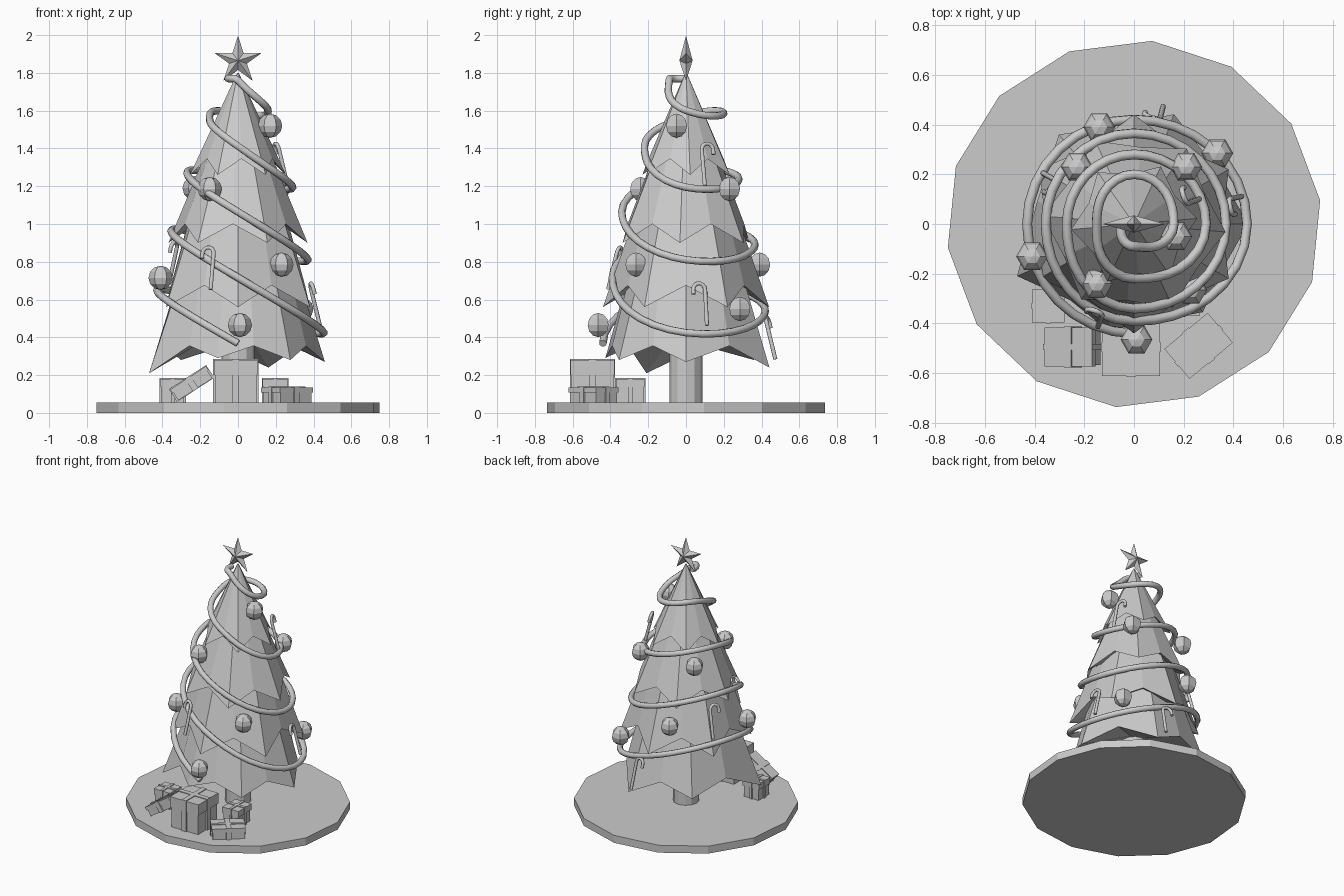
import bpy, bmesh
from math import sin, cos, pi, radians
from mathutils import Vector, Matrix

if "Cube" in bpy.data.objects:
    bpy.data.objects.remove(bpy.data.objects["Cube"])


def mesh_object(name, bm):
    bmesh.ops.recalc_face_normals(bm, faces=bm.faces)
    me = bpy.data.meshes.new(name)
    bm.to_mesh(me)
    bm.free()
    ob = bpy.data.objects.new(name, me)
    bpy.context.collection.objects.link(ob)
    return ob


def polar(r, deg, z):
    return Vector((r * cos(radians(deg)), r * sin(radians(deg)), z))


def cylinder(name, sides, r, z0, z1, phase=0, sy=1):
    bm = bmesh.new()
    m = (Matrix.Translation((0, 0, (z0 + z1) / 2)) @ Matrix.Diagonal((1, sy, 1, 1))
         @ Matrix.Rotation(radians(phase), 4, 'Z'))
    bmesh.ops.create_cone(bm, cap_ends=True, segments=sides, radius1=r, radius2=r,
                          depth=z1 - z0, matrix=m)
    return mesh_object(name, bm)


def tube(name, points, r):
    cu = bpy.data.curves.new(name, 'CURVE')
    cu.dimensions = '3D'
    cu.bevel_depth = r
    cu.bevel_resolution = 2
    cu.use_fill_caps = True
    sp = cu.splines.new('POLY')
    sp.points.add(len(points) - 1)
    for p, co in zip(sp.points, points):
        p.co = (*co, 1)
    ob = bpy.data.objects.new(name, cu)
    bpy.context.collection.objects.link(ob)
    return ob


# Base and trunk
cylinder("base", 14, 0.755, 0, 0.055, 20.2, 0.98)
cylinder("trunk", 12, 0.088, 0.05, 0.45)


def tier(name, tips, notch_r, notch_z, top_r, top_z):
    """Zigzag skirt: low outer tips alternate with higher inner notches."""
    bm = bmesh.new()
    rings = [[], [], []]
    n = len(tips)
    for i, (a, r, z) in enumerate(tips):
        b = tips[(i + 1) % n][0] + (360 if i == n - 1 else 0)
        for ang, rr, zz in ((a, r, z), ((a + b) / 2, notch_r, notch_z)):
            rings[0].append(bm.verts.new(polar(top_r, ang, top_z)))
            rings[1].append(bm.verts.new(polar(rr, ang, zz)))
            rings[2].append(bm.verts.new(polar(0.09, ang, notch_z + 0.1)))
    for hi, lo in zip(rings, rings[1:]):
        for i in range(2 * n):
            j = (i + 1) % (2 * n)
            bm.faces.new((hi[i], hi[j], lo[j], lo[i]))
    bm.faces.new(rings[0])
    bm.faces.new(rings[2])
    return mesh_object(name, bm)


def even(phase, r, z):
    return [(phase + 60 * k, r, z) for k in range(6)]


# Four foliage tiers, lowest one irregular
tier("tier_bottom", [(0, .46, .27), (70, .47, .24), (130, .47, .28),
                     (204, .515, .21), (256, .44, .29), (308, .45, .28)], .40, .355, .25, .95)
tier("tier_lower", even(30, .44, .56), .355, .675, .20, 1.25)
tier("tier_upper", even(-5, .37, .90), .31, 1.0, .10, 1.55)
tier("tier_top", even(5, .255, 1.26), .20, 1.345, .004, 1.80)

# Five-pointed star with raised centre
bm = bmesh.new()
c = Vector((0, 0, 1.865))
rim = []
for k in range(10):
    a, r = pi / 2 + k * pi / 5, (0.05 if k % 2 else 0.132)
    rim.append(bm.verts.new(c + Vector((r * cos(a), 0, r * sin(a)))))
for y in (-0.035, 0.035):
    mid = bm.verts.new(c + Vector((0, y, 0)))
    for k in range(10):
        bm.faces.new((mid, rim[k], rim[(k + 1) % 10]))
mesh_object("star", bm)

# Garland: tilted spiral, radius given every quarter turn from the top left
radii = [.05, .09, .16, .20, .15, .22, .29, .28, .27, .34, .37, .365, .355,
         .39, .455, .42, .43, .44]
path = []
for i in range((len(radii) - 1) * 8 + 1):
    q, f = divmod(i / 8, 1)
    q = int(q)
    f = f * f * (3 - 2 * f)
    r = radii[q] + (radii[min(q + 1, len(radii) - 1)] - radii[q]) * f
    turn = i / 32 - 0.25
    p = polar(r, 270 + 360 * turn, 0)
    p.z = min(1.76 - 0.348 * turn - 0.45 * p.x, 1.77)
    path.append(p)
tube("garland", path, 0.02)

# Hanging balls
balls = [(.17, -.05, 1.52), (-.15, -.24, 1.185), (-.41, -.13, .715), (.23, -.265, .785),
         (.01, -.465, .465), (.21, .23, 1.185), (.335, .285, .55), (-.14, .39, .785),
         (-.23, .23, 1.19)]
for i, co in enumerate(balls):
    bm = bmesh.new()
    bmesh.ops.create_uvsphere(bm, u_segments=6, v_segments=6, radius=0.064,
                              matrix=Matrix.Translation(co) @ Matrix.Rotation(pi / 6, 4, 'Z'))
    mesh_object(f"ball_{i + 1}", bm)


def candy_cane(name, co, deg, turn):
    """Hook lies along the tree surface; turn picks its direction."""
    out = polar(1, deg, 0)
    side = polar(turn, deg + 90, 0)
    up = (Vector((0, 0, 1)) - out * 0.25).normalized()
    pts = [Vector(co) - up * 0.12, Vector(co) + up * 0.075]
    for k in range(1, 8):
        a = pi - k * pi / 7
        pts.append(pts[1] + side * (0.032 + 0.032 * cos(a)) + up * 0.034 * sin(a))
    pts.append(pts[-1] - up * 0.025)
    tube(name, pts, 0.011)


for i, (co, deg, turn) in enumerate([
        ((-.135, -.385, .77), 250, -1), ((.405, .105, .58), 12, -1),
        ((.235, .09, 1.32), 20, 1), ((-.34, .19, .80), 150, 1), ((.11, .445, .40), 76, 1)]):
    candy_cane(f"candy_cane_{i + 1}", co, deg, turn)


def gift(name, co, size, rz=0, ry=0):
    """Box with overhanging lid and crossed ribbons."""
    x, y, z = size
    bm = bmesh.new()
    m = (Matrix.Translation(co) @ Matrix.Rotation(radians(rz), 4, 'Z')
         @ Matrix.Rotation(radians(ry), 4, 'Y'))
    lid = 0.35 * z
    parts = [((x, y, z), 0), ((x + .012, y + .012, lid), (z - lid) / 2),
             ((x * .16, y + .02, z + .008), 0.001), ((x + .02, y * .16, z + .008), 0.001)]
    for s, dz in parts:
        bmesh.ops.create_cube(bm, size=1, matrix=m @ Matrix.Translation((0, 0, dz))
                              @ Matrix.Diagonal((*s, 1)))
    mesh_object(name, bm)


# Gifts under the tree
gift("gift_large", (-.012, -.495, .167), (.22, .22, .224))
gift("gift_flat", (.26, -.49, .095), (.215, .145, .08), rz=40)
gift("gift_small_right", (.197, -.295, .118), (.12, .14, .125))
gift("gift_small_left", (-.345, -.33, .118), (.12, .12, .125))
gift("gift_leaning", (-.245, -.495, .155), (.215, .145, .072), ry=-33)
